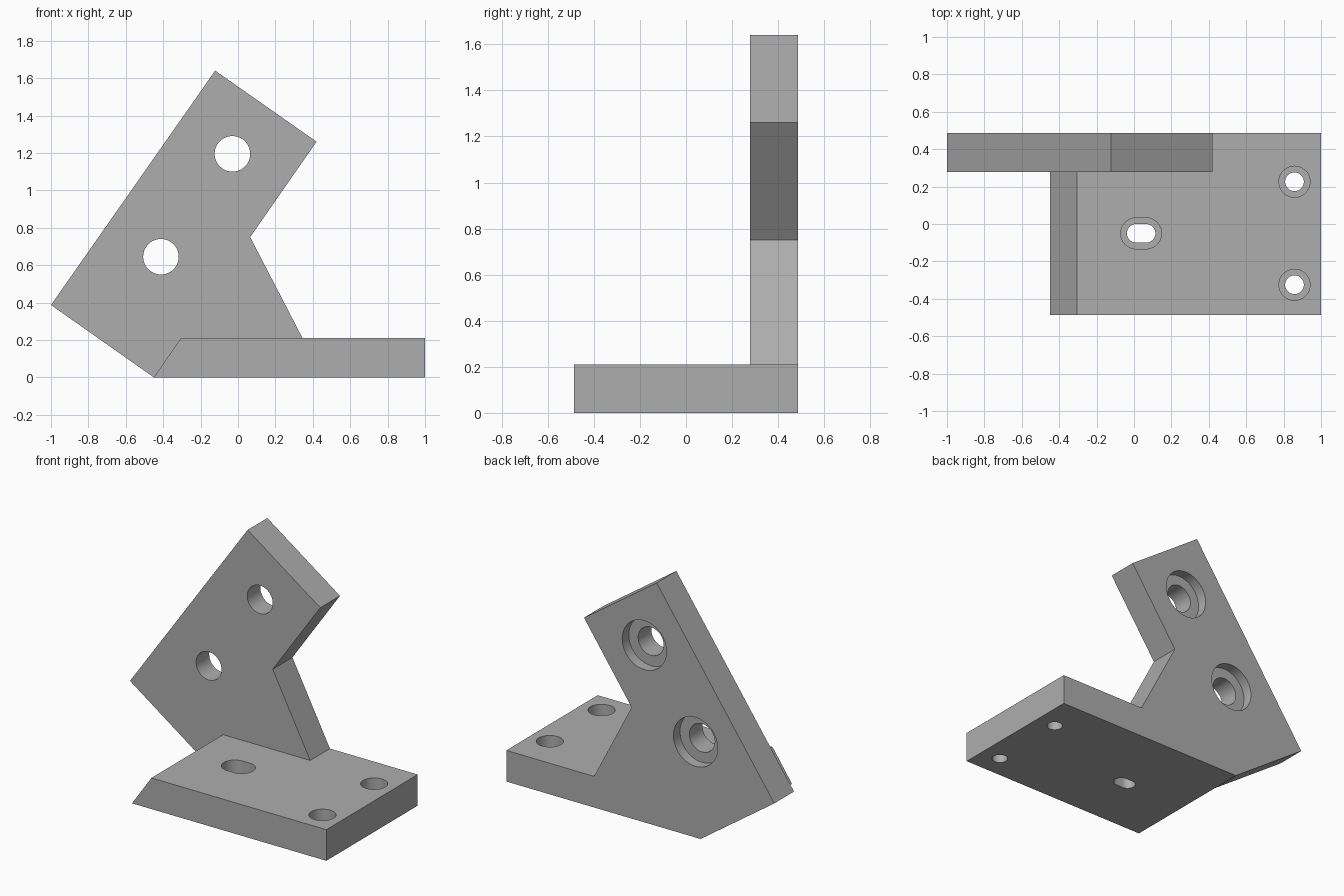
import bpy
import bmesh
import math
from mathutils import Matrix

default = bpy.data.objects.get("Cube")
if default:
    bpy.data.objects.remove(default, do_unlink=True)

grey = bpy.data.materials.new("plain_grey")
grey.use_nodes = True
grey.diffuse_color = (0.42, 0.42, 0.42, 1)
grey.node_tree.nodes["Principled BSDF"].inputs["Base Color"].default_value = (0.42, 0.42, 0.42, 1)


def prism(name, outline, low, high, along_y=False):
    """Extrude a 2D outline along z, or an xz outline along y."""
    bm = bmesh.new()
    face = bm.faces.new([bm.verts.new((a, b, low)) for a, b in outline])
    top = bmesh.ops.extrude_face_region(bm, geom=[face])["geom"]
    verts = [v for v in top if isinstance(v, bmesh.types.BMVert)]
    bmesh.ops.translate(bm, verts=verts, vec=(0, 0, high - low))
    if along_y:
        swap = Matrix(((1, 0, 0), (0, 0, 1), (0, 1, 0))).to_4x4()
        bmesh.ops.transform(bm, matrix=swap, verts=bm.verts)
    bmesh.ops.recalc_face_normals(bm, faces=bm.faces)
    mesh = bpy.data.meshes.new(name)
    bm.to_mesh(mesh)
    bm.free()
    mesh.materials.append(grey)
    obj = bpy.data.objects.new(name, mesh)
    bpy.context.collection.objects.link(obj)
    return obj


def rounded(cx, cy, radius, half_slot=0.0, steps=24):
    """Circle, or a slot lengthened along x."""
    points = []
    for side in (1, -1):
        for i in range(steps + (1 if half_slot else 0)):
            a = math.pi * i / steps - side * math.pi / 2
            points.append((cx + side * half_slot + radius * math.cos(a),
                           cy + radius * math.sin(a)))
    return points


def combine(target, tool, operation):
    """Apply a boolean and discard its tool."""
    tool.hide_render = True
    mod = target.modifiers.new(operation, "BOOLEAN")
    mod.operation = operation
    mod.solver = "EXACT"
    mod.object = tool
    bpy.context.view_layer.objects.active = target
    bpy.ops.object.modifier_apply(modifier=mod.name)
    bpy.data.objects.remove(tool, do_unlink=True)


THICK = 0.21
BACK = 0.487
FRONT = BACK - THICK

# Base plate with slanted end, and tilted upright plate flush at the back
base_outline = [(-0.45, 0), (1, 0), (1, THICK), (-0.305, THICK)]
upright_outline = [(-1, 0.387), (-0.45, 0), (0.455, 0), (0.345, THICK),
                   (0.065, 0.75), (0.42, 1.26), (-0.122, 1.64)]
bracket = prism("angled_bracket", base_outline, -BACK, BACK, True)
upright = prism("upright_plate", upright_outline, FRONT, BACK, True)
combine(bracket, upright, "UNION")

# Upright holes, counterbored from the back
for x, z in ((-0.03, 1.195), (-0.412, 0.645)):
    hole = prism("upright_hole", rounded(x, z, 0.095), FRONT - 0.1, BACK + 0.1, True)
    combine(bracket, hole, "DIFFERENCE")
    bore = prism("upright_bore", rounded(x, z, 0.165), BACK - 0.07, BACK + 0.1, True)
    combine(bracket, bore, "DIFFERENCE")

# Base holes and slot, counterbored from the top
for x, y, slot in ((0.858, 0.226, 0), (0.858, -0.325, 0), (0.038, -0.05, 0.026)):
    hole = prism("base_hole", rounded(x, y, 0.05, slot), -0.1, THICK + 0.1)
    combine(bracket, hole, "DIFFERENCE")
    bore = prism("base_bore", rounded(x, y, 0.083, slot), THICK - 0.1, THICK + 0.1)
    combine(bracket, bore, "DIFFERENCE")

# Smooth hole walls, sharp plate edges
bpy.ops.object.select_all(action="DESELECT")
bracket.select_set(True)
bpy.context.view_layer.objects.active = bracket
bpy.ops.object.shade_smooth_by_angle(angle=math.radians(25))
